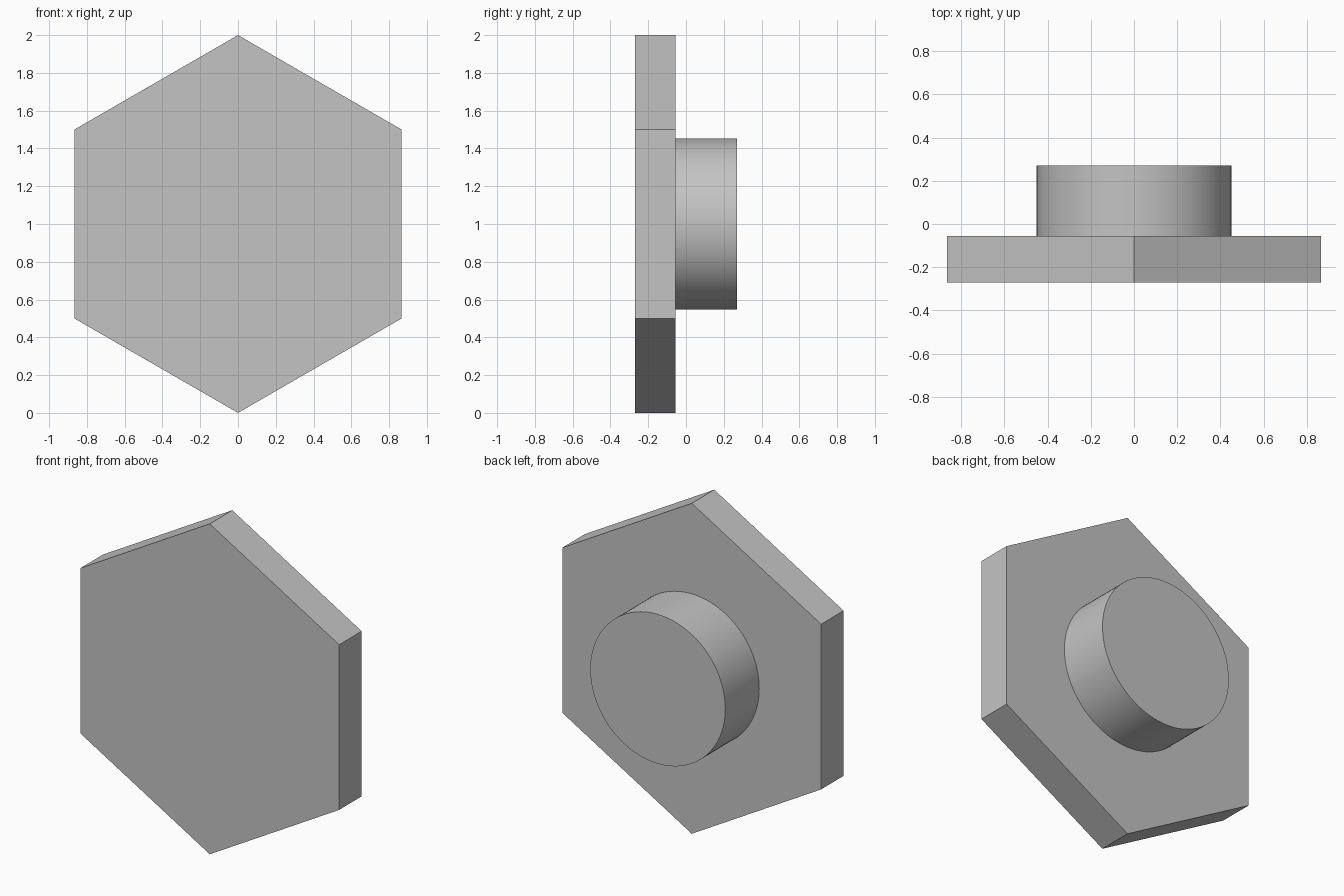
import bpy
import math

cube = bpy.data.objects.get("Cube")
if cube:
    bpy.data.objects.remove(cube, do_unlink=True)

# Single plain grey
GREY = (0.55, 0.55, 0.55, 1.0)
grey = bpy.data.materials.new("plain_grey")
grey.use_nodes = True
grey.diffuse_color = GREY
grey.node_tree.nodes["Principled BSDF"].inputs["Base Color"].default_value = GREY


def prism(name, sides, radius, y_front, y_back):
    """Upright prism whose axis runs front to back, with one corner at the top."""
    bpy.ops.mesh.primitive_cylinder_add(
        vertices=sides, radius=radius, depth=y_back - y_front,
        location=(0, (y_front + y_back) / 2, 1), rotation=(math.pi / 2, 0, 0))
    obj = bpy.context.object
    obj.name = name
    obj.data.materials.append(grey)
    return obj


# Flat hexagonal head at the front
prism("hexagonal_plate", 6, 1.0, -0.27, -0.055)

# Round boss on the back of the plate
prism("round_boss", 96, 0.452, -0.055, 0.27)
bpy.ops.object.shade_smooth_by_angle(angle=math.radians(30))
